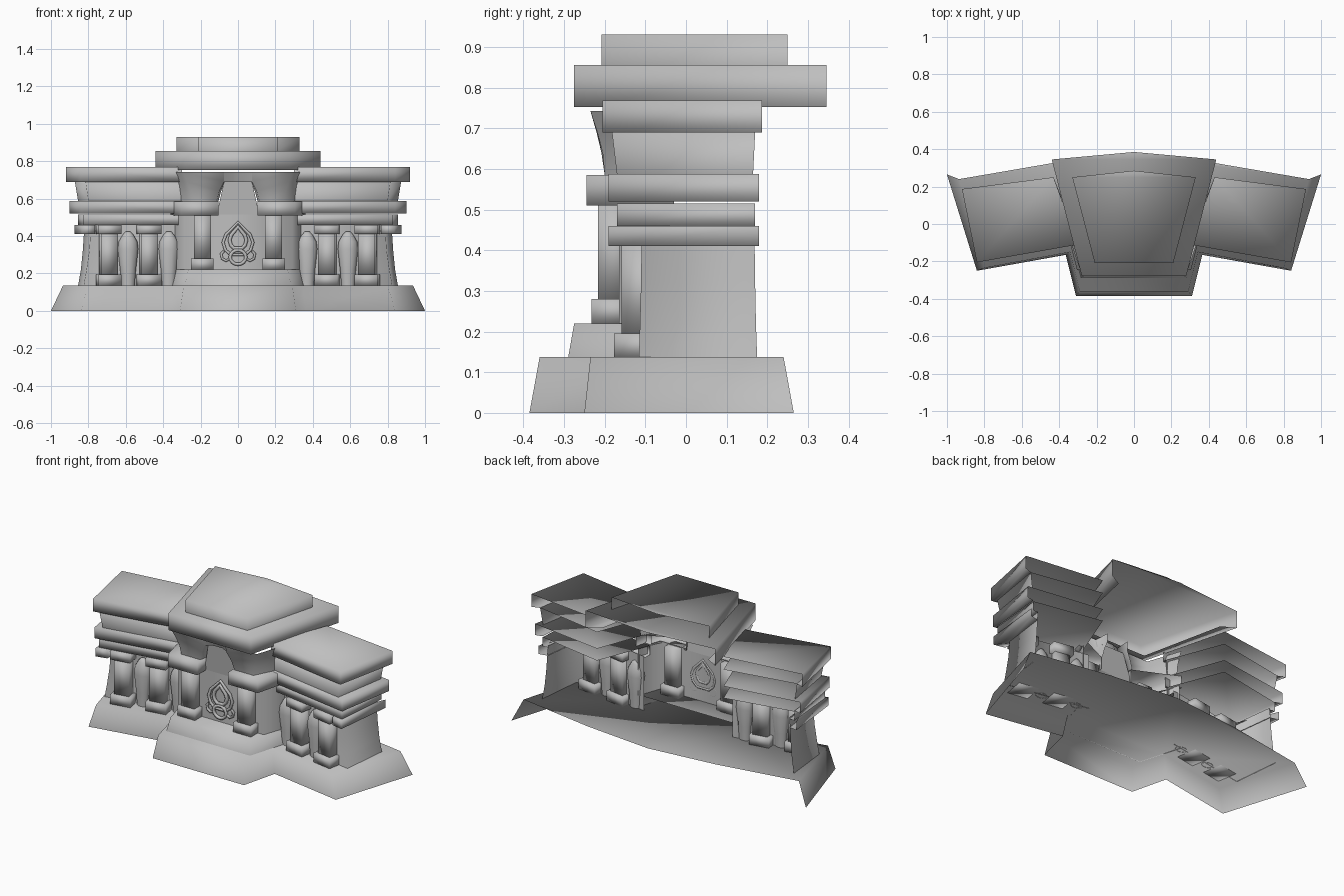
import bpy, bmesh, math

if "Cube" in bpy.data.objects:
    bpy.data.objects.remove(bpy.data.objects["Cube"])

stone = bpy.data.materials.new("grey stone")
stone.diffuse_color = (0.52, 0.52, 0.52, 1)
stone.use_nodes = True
stone.node_tree.nodes["Principled BSDF"].inputs["Base Color"].default_value = stone.diffuse_color


def make(name, verts, faces, mirror=False):
    me = bpy.data.meshes.new(name)
    me.from_pydata(verts, [], faces)
    me.materials.append(stone)
    for p in me.polygons:
        p.use_smooth = True
    ob = bpy.data.objects.new(name, me)
    bpy.context.collection.objects.link(ob)
    if mirror:
        ob.modifiers.new("mirror", 'MIRROR')
    return ob


def sheet(name, rings, back=None, mirror=False):
    """Open-backed shell through (z, outline) rings; back closes the top face."""
    n = len(rings[0][1])
    verts = [(x, y, z) for z, line in rings for x, y in line]
    faces = []
    for k in range(len(rings) - 1):
        for i in range(n - 1):
            a, b = k * n + i, (k + 1) * n + i
            faces.append((b, b + 1, a + 1, a))
    if back is not None:
        top = list(range((len(rings) - 1) * n, len(rings) * n))
        for x, y in back:
            top.append(len(verts))
            verts.append((x, y, rings[-1][0]))
        faces.append(tuple(reversed(top)))
    return make(name, verts, faces, mirror)


def both(pts):
    """Right half outline (back to front) continued on the left."""
    return pts + [(-x, y) for x, y in reversed(pts)]


def block(name, x, y, z0, z1, h0, h1, turn=0.0):
    """Square pier turned with the facade, mirrored to the other side."""
    c, s = math.cos(turn), math.sin(turn)
    verts = []
    for z, h in ((z0, h0), (z1, h1)):
        for u, v in ((-h, -h), (h, -h), (h, h), (-h, h)):
            verts.append((x + u * c - v * s, y + u * s + v * c, z))
    faces = [(i, (i + 1) % 4, 4 + (i + 1) % 4, 4 + i) for i in range(4)]
    faces += [(3, 2, 1, 0), (4, 5, 6, 7)]
    return make(name, verts, faces, True)


def lathe(name, x, y, profile, depth, sides=10):
    verts, faces = [], []
    for r, z in profile:
        for i in range(sides):
            a = 2 * math.pi * i / sides
            verts.append((x + r * math.cos(a), y + depth * r * math.sin(a), z))
    for k in range(len(profile) - 1):
        for i in range(sides):
            j = (i + 1) % sides
            faces.append((k * sides + i, k * sides + j, (k + 1) * sides + j, (k + 1) * sides + i))
    faces.append(tuple(range((len(profile) - 1) * sides, len(profile) * sides)))
    return make(name, verts, faces, True)


def band(name, pts, r, y, closed=True):
    """Raised ornament strip following points in the front plane."""
    cu = bpy.data.curves.new(name, 'CURVE')
    cu.dimensions = '3D'
    cu.bevel_depth, cu.bevel_resolution = r, 1
    sp = cu.splines.new('POLY')
    sp.points.add(len(pts) - 1)
    for p, (x, z) in zip(sp.points, pts):
        p.co = (x, y, z, 1)
    sp.use_cyclic_u = closed
    cu.materials.append(stone)
    ob = bpy.data.objects.new(name, cu)
    bpy.context.collection.objects.link(ob)


# base with sloping sides
sheet("base", [
    (0.0, both([(1, .265), (.84, -.25), (.365, -.165), (.31, -.385)])),
    (.137, both([(.935, .24), (.80, -.235), (.342, -.15), (.29, -.36)]))],
    back=[(-.44, .325), (0, .37), (.44, .325)])

# centre step
sheet("centre_step", [
    (.135, both([(.36, -.03), (.285, -.29)])),
    (.22, both([(.335, -.03), (.265, -.275)]))], back=[])


# wings
def front(x):
    return -.115 - .176 * (x - .82)


sheet("wing_wall", [
    (.135, [(.855, .175), (.825, front(.825)), (.30, front(.30))]),
    (.22, [(.84, .172), (.81, front(.81)), (.30, front(.30))]),
    (.32, [(.83, .17), (.795, front(.795)), (.30, front(.30))]),
    (.47, [(.82, .168), (.785, front(.785)), (.30, front(.30))])], mirror=True)

sheet("wing_end_band", [
    (.41, [(.82, .17), (.785, -.11), (.76, -.105), (.76, -.09)]),
    (.41, [(.875, .18), (.835, -.19), (.765, -.175), (.76, -.09)]),
    (.46, [(.875, .18), (.835, -.19), (.765, -.175), (.76, -.09)])],
    back=[], mirror=True)

inner_back = [(.43, .25)]


def slab(name, z0, z1, under, low, high):
    rings = [(z0, under)] if under else []
    sheet(name, rings + [(z0, low), (z1, high)], back=inner_back, mirror=True)


u = [(.82, .168), (.79, -.11), (.30, -.03)]
o = [(.855, .17), (.825, -.17), (.30, -.08)]
slab("wing_lintel", .46, .515, u, o, o)
c = [(.90, .18), (.84, -.19), (.30, -.095)]
slab("wing_cornice", .52, .588, o, c, c)
f0 = [(.855, .165), (.80, -.17), (.30, -.08)]
f1 = [(.872, .17), (.815, -.182), (.30, -.09)]
slab("wing_frieze", .588, .69, None, f0, f1)
r = [(.92, .187), (.84, -.205), (.30, -.11)]
slab("wing_roof", .69, .768, f1, r, r)

turn = -math.atan(.176)
for i, x in enumerate((.48, .695)):
    y = front(x) - .012
    block("wing_column_foot_%d" % i, x, y, .135, .195, .062, .062, turn)
    block("wing_column_%d" % i, x, y, .195, .41, .046, .046, turn)
    block("wing_column_cap_%d" % i, x, y, .41, .46, .062, .062, turn)

# pointed niche figures between the columns
for i, x in enumerate((.37, .588)):
    lathe("niche_figure_%d" % i, x, front(x) - .008,
          [(.036, .135), (.042, .22), (.055, .33), (.05, .37), (.03, .405), (.012, .425)], .7)

# centre wall, columns and capitals
wall = both([(.34, -.02), (.29, -.165)])
sheet("centre_wall", [(.22, wall), (.515, wall)])
block("centre_column_foot", .19, -.172, .22, .28, .06, .06)
block("centre_column", .19, -.172, .28, .51, .045, .045)
cu0 = [(.34, -.03), (.27, -.17), (.13, -.17), (.13, -.16)]
cu1 = [(.36, -.03), (.305, -.245), (.105, -.245), (.105, -.15)]
sheet("centre_capital", [(.51, cu0), (.51, cu1), (.585, cu1)], back=[], mirror=True)

# flared centre frieze with a central opening
sheet("centre_frieze", [
    (.585, [(.33, -.03), (.245, -.20), (.115, -.20), (.105, -.14)]),
    (.64, [(.335, -.03), (.255, -.205), (.10, -.208), (.09, -.14)]),
    (.69, [(.345, -.03), (.272, -.218), (.075, -.22), (.07, -.14)]),
    (.742, [(.36, -.03), (.292, -.235), (.075, -.232), (.07, -.14)])], mirror=True)
sheet("frieze_bridge", [
    (.69, [(.08, -.22), (.03, -.19), (-.03, -.19), (-.08, -.22)]),
    (.742, [(.08, -.232), (.03, -.215), (-.03, -.215), (-.08, -.232)])])
sheet("recessed_panel", [(.51, [(.115, -.16), (-.115, -.16)]),
                         (.69, [(.075, -.18), (-.075, -.18)])])

# stepped centre roof
m = both([(.44, .345), (.28, -.275)])
mu = both([(.36, .30), (.25, -.21)])
sheet("centre_roof", [(.752, mu), (.752, m), (.855, m)], back=[(0, .385)])
t = both([(.33, .25), (.21, -.208)])
sheet("roof_top_step", [(.855, t), (.93, t)], back=[(0, .285)])


# wall ornament: pointed arches, ring and side curls
def ogive(w, z0, z1):
    half = [(.5, 0), (.85, .15), (1, .38), (.8, .62), (.4, .8), (0, 1)]
    right = [(w * a, z0 + (z1 - z0) * b) for a, b in half]
    return right + [(-x, z) for x, z in reversed(right[:-1])]


band("ornament_outer_arch", ogive(.08, .30, .475), .009, -.17)
band("ornament_inner_arch", ogive(.045, .335, .45), .011, -.172)
band("ornament_ring", [(.042 * math.cos(a * math.pi / 8), .287 + .038 * math.sin(a * math.pi / 8))
                       for a in range(16)], .010, -.175)
for name, s in (("right", 1), ("left", -1)):
    band("ornament_curl_" + name,
         [(s * .04, .28), (s * .065, .268), (s * .085, .28), (s * .09, .305), (s * .075, .32)],
         .008, -.172, False)
